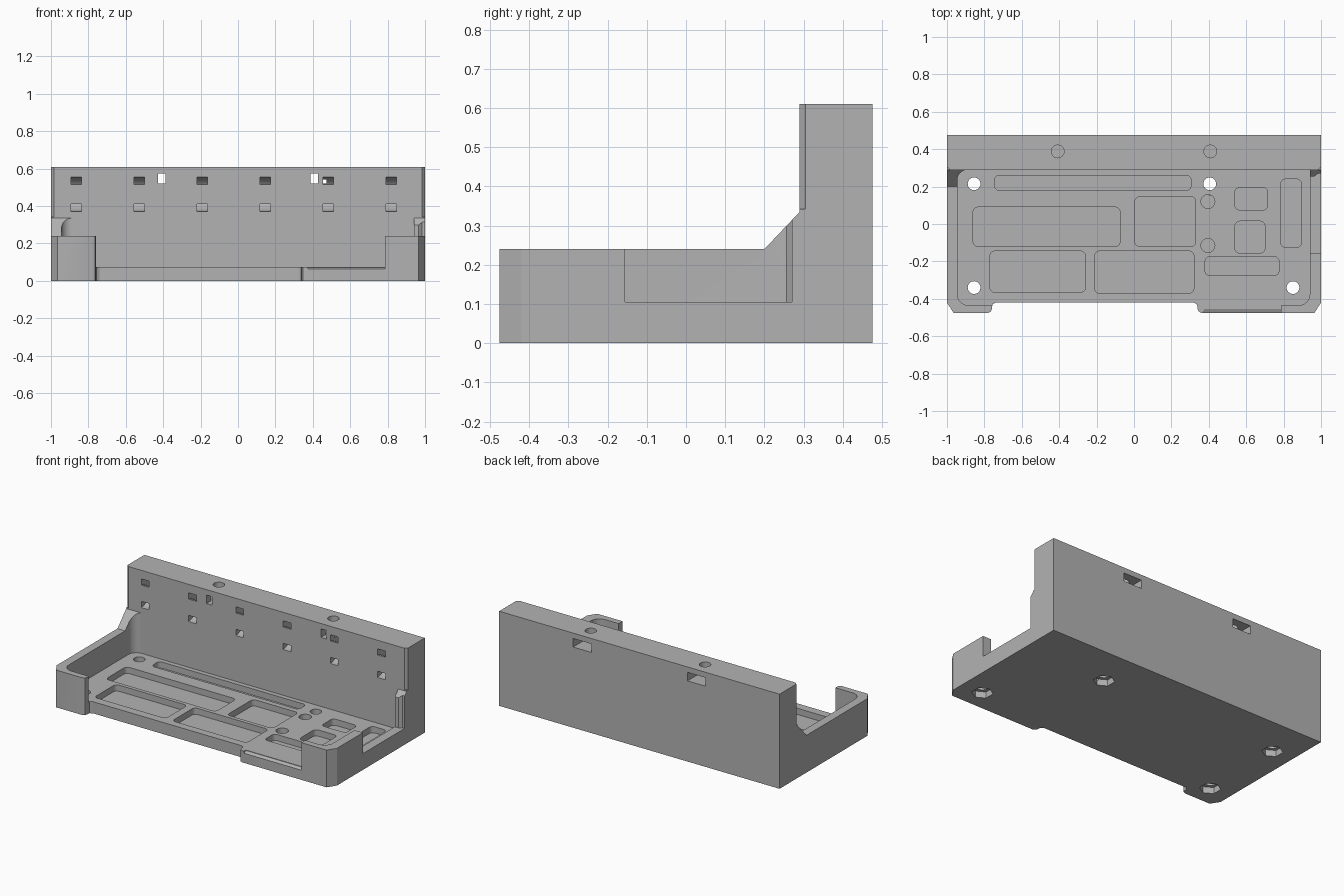
import bpy, bmesh
from math import cos, sin, pi, radians

cube = bpy.data.objects.get("Cube")
if cube:
    bpy.data.objects.remove(cube, do_unlink=True)

grey = bpy.data.materials.new("plain grey")
grey.use_nodes = True
grey.diffuse_color = (0.45, 0.45, 0.45, 1)
grey.node_tree.nodes["Principled BSDF"].inputs["Base Color"].default_value = grey.diffuse_color


def finish(name, bm):
    bmesh.ops.recalc_face_normals(bm, faces=bm.faces)
    mesh = bpy.data.meshes.new(name)
    bm.to_mesh(mesh)
    bm.free()
    mesh.materials.append(grey)
    ob = bpy.data.objects.new(name, mesh)
    bpy.context.collection.objects.link(ob)
    return ob


def prism(name, outline, lo, hi, axis="z"):
    """Extrude a 2D outline: (x, y) along z, or (y, z) along x."""
    bm = bmesh.new()
    place = (lambda a, b: (a, b, lo)) if axis == "z" else (lambda a, b: (lo, a, b))
    face = bm.faces.new([bm.verts.new(place(a, b)) for a, b in outline])
    out = bmesh.ops.extrude_face_region(bm, geom=[face])
    step = (0, 0, hi - lo) if axis == "z" else (hi - lo, 0, 0)
    bmesh.ops.translate(bm, vec=step,
                        verts=[v for v in out["geom"] if isinstance(v, bmesh.types.BMVert)])
    return finish(name, bm)


def rounded(x0, x1, y0, y1, radii, steps=8):
    """Rectangle outline; radii run front left, front right, back right, back left in plan."""
    points = []
    corners = ((x0, y0, 1, 1), (x1, y0, -1, 1), (x1, y1, -1, -1), (x0, y1, 1, -1))
    for i, ((x, y, sx, sy), r) in enumerate(zip(corners, radii)):
        if not r:
            points.append((x, y))
            continue
        for k in range(steps + 1):
            a = pi + (i + k / steps) * pi / 2
            points.append((x + sx * r + r * cos(a), y + sy * r + r * sin(a)))
    return points


def box(name, x0, x1, y0, y1, z0, z1):
    return prism(name, [(x0, y0), (x1, y0), (x1, y1), (x0, y1)], z0, z1)


def cone(name, x, other, lo, hi, r_lo, r_hi, axis="z", sides=32):
    """Round cutter along z at (x, y), or along y at (x, z)."""
    bm = bmesh.new()
    bmesh.ops.create_cone(bm, cap_ends=True, segments=sides, radius1=r_lo,
                          radius2=r_hi, depth=hi - lo)
    mid = (lo + hi) / 2
    for v in bm.verts:
        a, b, c = v.co
        v.co = (x + a, other + b, mid + c) if axis == "z" else (x + a, mid + c, other + b)
    return finish(name, bm)


def apply_boolean(tool, operation="DIFFERENCE"):
    mod = body.modifiers.new("shape", "BOOLEAN")
    mod.operation, mod.solver, mod.object = operation, "EXACT", tool
    bpy.context.view_layer.objects.active = body
    bpy.ops.object.modifier_apply(modifier=mod.name)
    bpy.data.objects.remove(tool, do_unlink=True)


# L-shaped body, trimmed to its plan outline
body = prism("bracket_body", [(-.475, 0), (.475, 0), (.475, .61), (.29, .61),
                              (.29, .335), (.2, .24), (-.475, .24)], -1, 1, "x")
footprint = [(-1, .6), (-1, -.42), (-.965, -.475), (-.78, -.475), (-.765, -.468), (-.76, -.455),
             (-.757, -.43), (-.74, -.42), (.32, -.42), (.337, -.43), (.34, -.455),
             (.347, -.468), (.36, -.475), (.965, -.475), (1, -.42), (1, .6)]
apply_boolean(prism("footprint", footprint, -.1, .8), "INTERSECT")

# Tray interior, front opening, side notch and lip bevel
FLOOR = .075
apply_boolean(prism("tray", rounded(-.945, .94, -.435, .29, (.06, .06, 0, .055)), FLOOR, .8))
apply_boolean(box("front_opening", -.76, .785, -.6, -.4, FLOOR, .4))
apply_boolean(prism("side_notch", [(.9, -.155), (1.1, -.155), (1.1, .27), (.985, .27),
                                   (.965, .255), (.9, .255)], .105, .5))
apply_boolean(prism("lip_bevel", [(-.455, .078), (-.455, .072), (-.48, .06), (-.5, .06),
                                  (-.5, .078)], .375, .785, "x"))

# Bevelled ends of the upright wall
for s in (-1, 1):
    apply_boolean(prism("end_bevel", [(s * .98, .285), (s * 1.005, .31), (s * 1.005, .285)],
                        .342, .7))

# Rounded pockets in the floor
pockets = [(-.745, .305, .18, .26), (-.86, -.075, -.12, .09), (.005, .33, -.12, .145),
           (-.77, -.26, -.365, -.145), (-.21, .32, -.37, -.145), (.54, .715, .075, .195),
           (.54, .70, -.155, .015), (.38, .775, -.275, -.175), (.785, .895, -.125, .24)]
for p in pockets:
    apply_boolean(prism("pocket", rounded(*p, [.025] * 4, steps=5), .035, .3))

# Blind holes, then through holes with hexagonal nut recesses underneath
for y in (.12, -.115):
    apply_boolean(cone("blind_hole", .395, y, .035, .2, .037, .037))
for x, y in ((-.855, .215), (.405, .215), (-.855, -.34), (.85, -.34)):
    apply_boolean(cone("floor_hole", x, y, -.1, .2, .034, .034))
    apply_boolean(cone("nut_recess", x, y, -.1, .04, .062, .062, sides=6))

# Countersunk wall holes and the nut traps along the top
for s in (-1, 1):
    apply_boolean(cone("wall_hole", s * .59, .28, .2, .6, .034, .034, "y"))
    apply_boolean(cone("counterbore", s * .59, .28, .2, .37, .065, .065, "y"))
    apply_boolean(cone("countersink", s * .59, .28, .28, .345, .105, .065, "y"))
    apply_boolean(cone("top_hole", s * .408, .388, .55, .7, .034, .034))
    apply_boolean(box("slot", s * .408 - .02, s * .408 + .02, .2, .5, .52, .575))
    apply_boolean(box("nut_trap", s * .408 - .065, s * .408 + .065, .335, .6, .52, .575))

# Curved strap tunnels joining the two rows of slots
angles = [radians(-90 + 15 * k) for k in range(13)]
ring = [(.28, .37)] + [(.29 + .0925 * cos(a), .4625 + .0925 * sin(a)) for a in angles] + [(.28, .555)]
ring += [(.28, .515)] + [(.29 + .0525 * cos(a), .4625 + .0525 * sin(a)) for a in reversed(angles)]
ring += [(.28, .41)]
for i in range(6):
    x = -.865 + i * .337
    apply_boolean(prism("strap_tunnel", ring, x - .028, x + .028, "x"))

# Smooth rounds, sharp edges
bpy.ops.object.select_all(action="DESELECT")
body.select_set(True)
bpy.context.view_layer.objects.active = body
bpy.ops.object.shade_smooth_by_angle(angle=radians(30))
